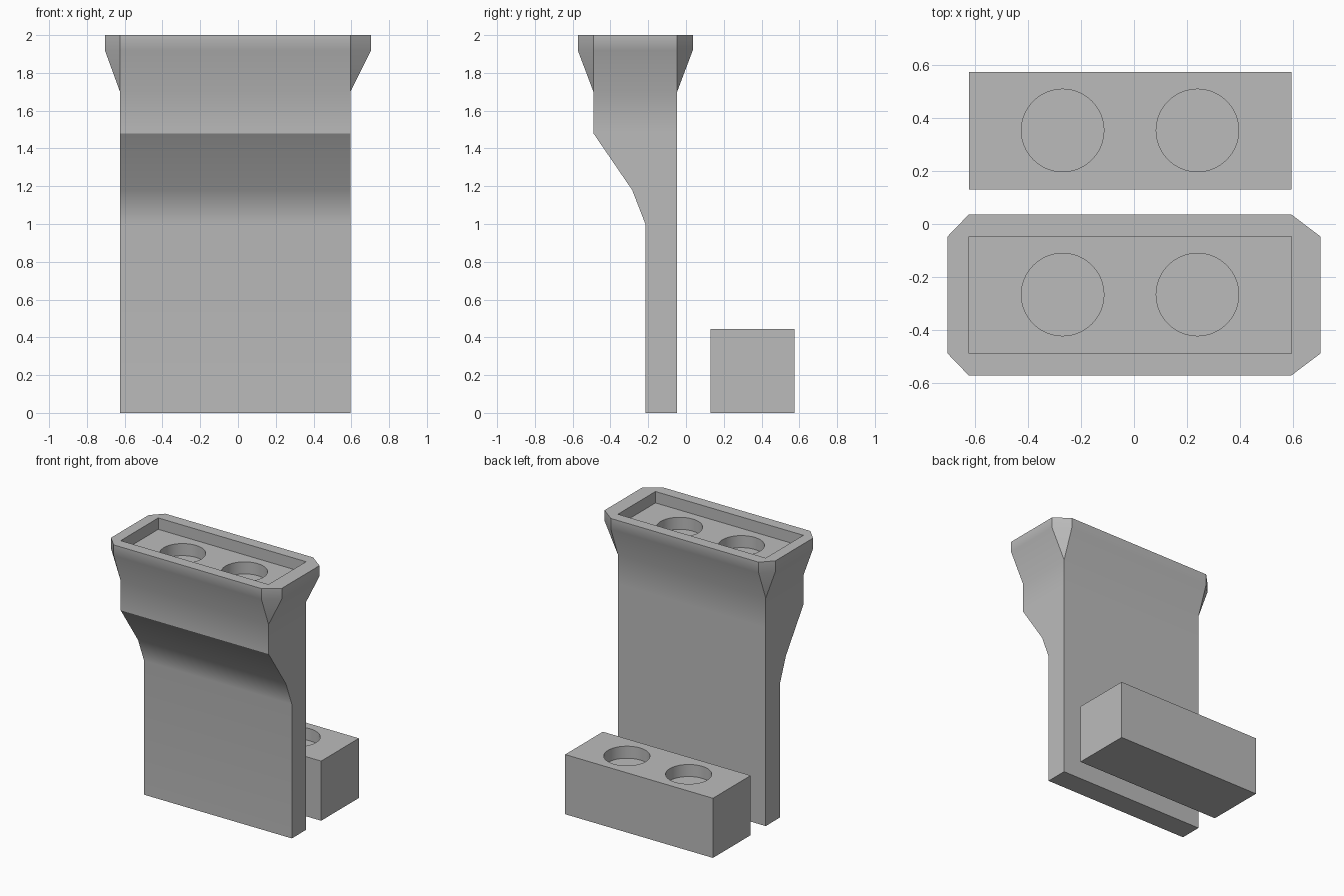
import bpy, bmesh
from math import radians

cube = bpy.data.objects.get("Cube")
if cube:
    bpy.data.objects.remove(cube, do_unlink=True)

grey = bpy.data.materials.new("plain grey")
grey.use_nodes = True
COLOUR = (0.5, 0.5, 0.5, 1)
grey.diffuse_color = COLOUR
grey.node_tree.nodes["Principled BSDF"].inputs["Base Color"].default_value = COLOUR

# Shared extents
LEFT, RIGHT = 0.595, -0.625
FRONT, BACK = -0.49, -0.047
HOLE_X = (-0.27, 0.24)
HOLE_RADIUS, HOLE_DEPTH = 0.156, 0.09
POCKET_FLOOR = 1.915


def finish(name, bm):
    bmesh.ops.recalc_face_normals(bm, faces=bm.faces)
    mesh = bpy.data.meshes.new(name)
    bm.to_mesh(mesh)
    bm.free()
    mesh.materials.append(grey)
    obj = bpy.data.objects.new(name, mesh)
    bpy.context.collection.objects.link(obj)
    return obj


def box(name, x, y, z):
    bm = bmesh.new()
    bmesh.ops.create_cube(bm, size=1)
    for v in bm.verts:
        v.co = [(a + b) / 2 + c * (b - a) for c, (a, b) in zip(v.co, (x, y, z))]
    return finish(name, bm)


def hole_cutter(name, x, y, top):
    bm = bmesh.new()
    bmesh.ops.create_cone(bm, cap_ends=True, segments=64, radius1=HOLE_RADIUS,
                          radius2=HOLE_RADIUS, depth=2 * HOLE_DEPTH)
    bmesh.ops.translate(bm, verts=bm.verts, vec=(x, y, top))
    return finish(name, bm)


def carve(obj, cutters):
    for cutter in cutters:
        mod = obj.modifiers.new("cut", "BOOLEAN")
        mod.object = cutter
        mod.solver = "EXACT"
    bpy.context.view_layer.objects.active = obj
    for o in bpy.context.selected_objects:
        o.select_set(False)
    obj.select_set(True)
    for mod in list(obj.modifiers):
        bpy.ops.object.modifier_apply(modifier=mod.name)
    for cutter in cutters:
        bpy.data.objects.remove(cutter, do_unlink=True)
    bpy.ops.object.shade_smooth_by_angle(angle=radians(30))
    # Keep the large flat faces flat beside the soft bends
    weighted = obj.modifiers.new("flat faces", "WEIGHTED_NORMAL")
    weighted.keep_sharp = True


def ring(bm, z, front, flare):
    """Rectangle whose corners split into chamfers as the sides flare out."""
    f = 0.083 * flare
    l, r = LEFT + 0.11 * flare, RIGHT - 0.08 * flare
    outline = [(RIGHT, front - f), (LEFT, front - f), (l, front), (l, BACK),
               (LEFT, BACK + f), (RIGHT, BACK + f), (r, BACK), (r, front)]
    return [bm.verts.new((x, y, z)) for x, y in outline]


# Upright body: thin plate swelling forward, with a flared rim
bm = bmesh.new()
sections = [(0, -0.215, 0), (1, -0.215, 0), (1.18, -0.285, 0), (1.48, FRONT, 0),
            (1.7, FRONT, 0), (1.92, FRONT, 1), (2, FRONT, 1)]
rings = [ring(bm, *s) for s in sections]
for low, high in zip(rings, rings[1:]):
    for i in range(8):
        j = (i + 1) % 8
        bm.faces.new((low[i], low[j], high[j], high[i]))
bm.faces.new(rings[0])
bm.faces.new(rings[-1])
bmesh.ops.remove_doubles(bm, verts=bm.verts, dist=0.0001)
body = finish("upright_body", bm)

# Recessed top with two round sockets
pocket = box("pocket_cutter", (RIGHT, LEFT), (FRONT, BACK), (POCKET_FLOOR, 2.2))
carve(body, [pocket] + [hole_cutter("socket_cutter", x, -0.267, POCKET_FLOOR)
                        for x in HOLE_X])

# Separate block with matching sockets
block = box("rear_block", (RIGHT, LEFT), (0.13, 0.575), (0, 0.445))
carve(block, [hole_cutter("socket_cutter", x, 0.354, 0.445) for x in HOLE_X])
